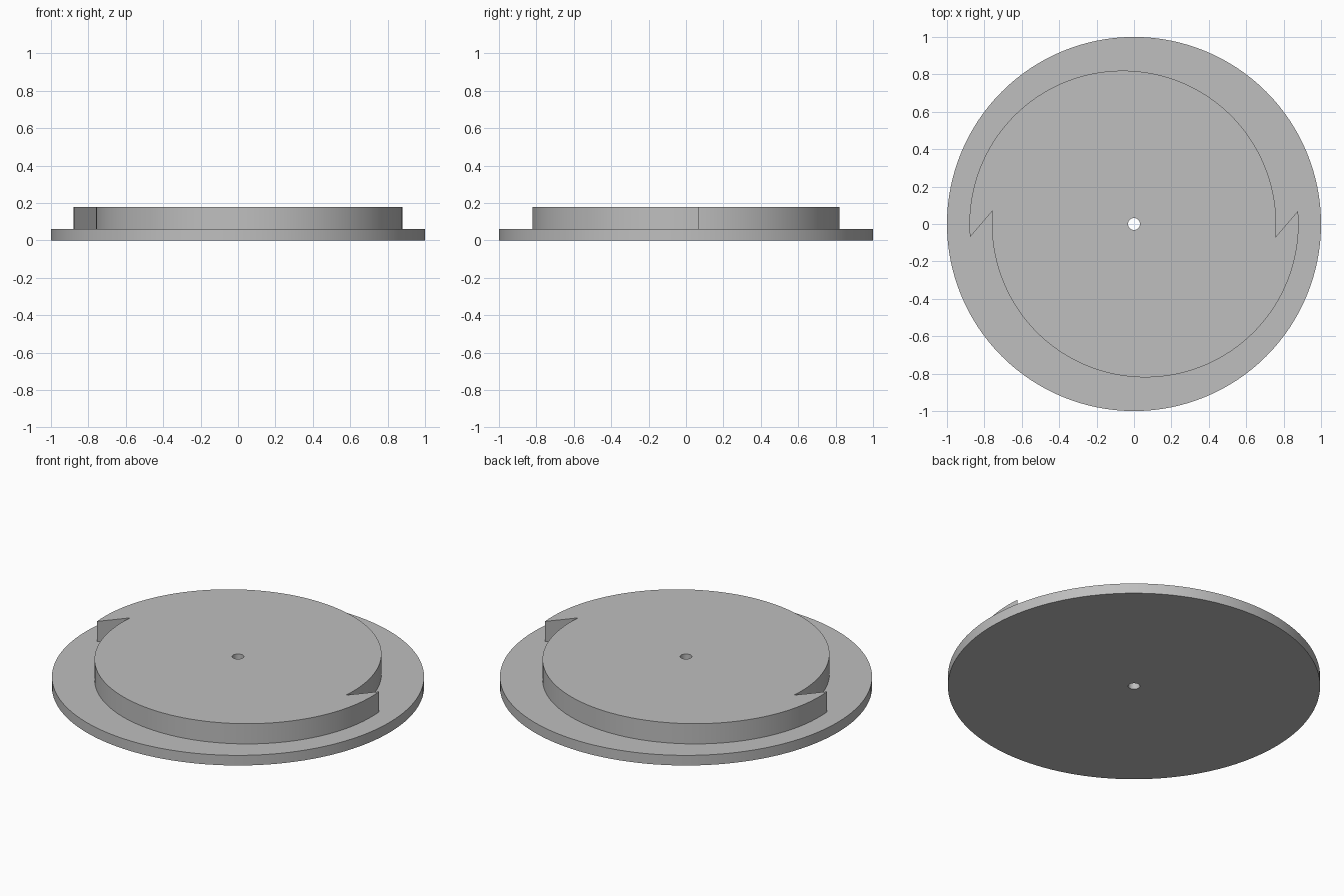
import bpy, bmesh
from math import sin, cos, pi, asin, radians

cube = bpy.data.objects.get("Cube")
if cube:
    bpy.data.objects.remove(cube, do_unlink=True)

grey = bpy.data.materials.new("plain_grey")
grey.use_nodes = True
colour = (0.52, 0.52, 0.52, 1)
grey.diffuse_color = colour
grey.node_tree.nodes["Principled BSDF"].inputs["Base Color"].default_value = colour


def arc(cx, r, start, end, steps):
    return [(cx + r * cos(start + (end - start) * i / steps),
             r * sin(start + (end - start) * i / steps)) for i in range(steps + 1)]


def prism(name, outline, z0, z1):
    """Extrude a closed outline upward from z0 to z1."""
    bm = bmesh.new()
    face = bm.faces.new([bm.verts.new((x, y, z0)) for x, y in outline])
    top = bmesh.ops.extrude_face_region(bm, geom=[face])["geom"]
    bmesh.ops.translate(bm, vec=(0, 0, z1 - z0),
                        verts=[v for v in top if isinstance(v, bmesh.types.BMVert)])
    bmesh.ops.recalc_face_normals(bm, faces=bm.faces)
    mesh = bpy.data.meshes.new(name)
    bm.to_mesh(mesh)
    bm.free()
    mesh.materials.append(grey)
    obj = bpy.data.objects.new(name, mesh)
    bpy.context.collection.objects.link(obj)
    return obj


def circle(r, steps):
    return arc(0, r, 0, 2 * pi, steps)[:-1]


# Flange disc
wheel = prism("stepped_cam_disc", circle(1.0, 128), 0, 0.06)

# Raised cam: two offset half discs meeting at slanted notches
R, OFFSET, NOTCH = 0.82, 0.06, 0.07
dip = asin(NOTCH / R)
half = arc(-OFFSET, R, -dip, pi + dip, 72)
cam = prism("raised_cam", half + [(-x, -y) for x, y in half], 0.03, 0.18)

# Centre bore
bore = prism("bore_cutter", circle(0.032, 32), -0.1, 0.3)

bpy.context.view_layer.objects.active = wheel
for tool, operation in ((cam, "UNION"), (bore, "DIFFERENCE")):
    mod = wheel.modifiers.new(operation.title(), "BOOLEAN")
    mod.object = tool
    mod.operation = operation
    mod.solver = "EXACT"
    bpy.ops.object.modifier_apply(modifier=mod.name)
    bpy.data.objects.remove(tool, do_unlink=True)

# Smooth walls with crisp rims
bpy.ops.object.select_all(action="DESELECT")
wheel.select_set(True)
bpy.ops.object.shade_smooth_by_angle(angle=radians(30))
